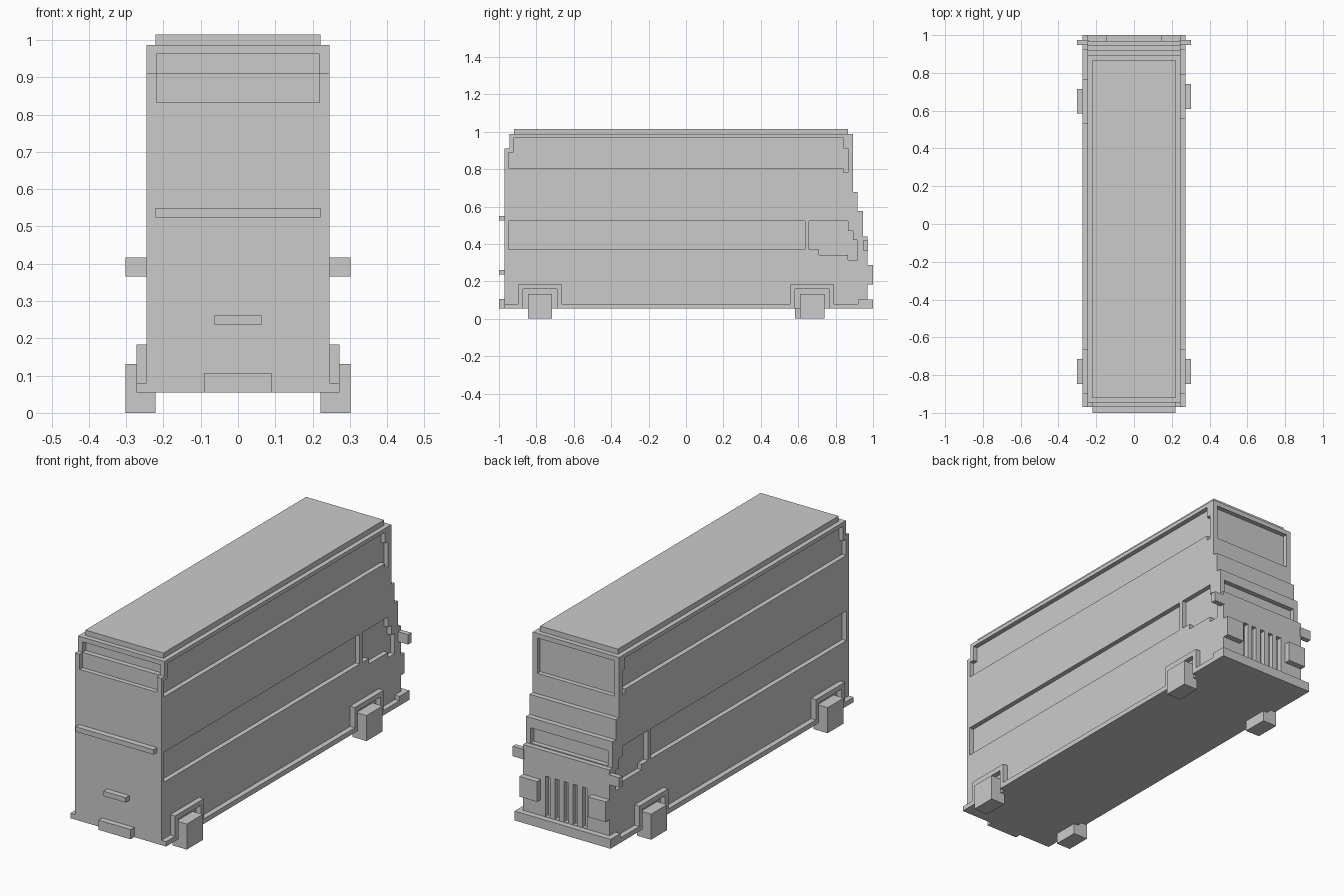
import bpy, bmesh


def prism(name, profile, x0, x1):
    """Extrude a (y, z) profile from x0 to x1."""
    bm = bmesh.new()
    face = bm.faces.new([bm.verts.new((x0, y, z)) for y, z in profile])
    ext = bmesh.ops.extrude_face_region(bm, geom=[face])
    moved = [v for v in ext["geom"] if isinstance(v, bmesh.types.BMVert)]
    bmesh.ops.translate(bm, verts=moved, vec=(x1 - x0, 0, 0))
    bmesh.ops.recalc_face_normals(bm, faces=bm.faces)
    mesh = bpy.data.meshes.new(name)
    bm.to_mesh(mesh)
    bm.free()
    obj = bpy.data.objects.new(name, mesh)
    bpy.context.collection.objects.link(obj)
    return obj


def box(name, x0, x1, y0, y1, z0, z1):
    return prism(name, [(y0, z0), (y1, z0), (y1, z1), (y0, z1)], x0, x1)


def cut(target, cutter):
    """Subtract a cutter from the target and remove it."""
    cutter.hide_render = True
    mod = target.modifiers.new("cut", 'BOOLEAN')
    mod.operation = 'DIFFERENCE'
    mod.solver = 'EXACT'
    mod.object = cutter
    bpy.context.view_layer.objects.active = target
    bpy.ops.object.modifier_apply(modifier=mod.name)
    bpy.data.objects.remove(cutter)


# Main shell with stepped nose and tail
body = prism("body", [
    (-0.97, 0.055), (0.97, 0.055), (0.97, 0.44), (0.945, 0.44),
    (0.945, 0.575), (0.918, 0.575), (0.918, 0.678), (0.892, 0.678),
    (0.892, 0.987), (-0.945, 0.987), (-0.945, 0.91), (-0.97, 0.91)],
    -0.245, 0.245)

# Side window outlines: upper deck, lower deck, driver window
upper = [(-0.948, 0.807), (0.842, 0.807), (0.842, 0.782), (0.866, 0.782),
         (0.866, 0.91), (0.842, 0.91), (0.842, 0.967), (-0.922, 0.967),
         (-0.922, 0.89), (-0.948, 0.89)]
lower = [(-0.95, 0.37), (0.635, 0.37), (0.635, 0.523), (-0.95, 0.523)]
driver = [(0.658, 0.37), (0.71, 0.37), (0.71, 0.342), (0.866, 0.342),
          (0.866, 0.315), (0.918, 0.315), (0.918, 0.42), (0.893, 0.42),
          (0.893, 0.47), (0.866, 0.47), (0.866, 0.523), (0.658, 0.523)]
for side in (-1, 1):
    for shape in (upper, lower, driver):
        cut(body, prism("window_cutter", shape, side * 0.221, side * 0.3))

# Tail window following the step, nose windows and grille slots
cut(body, prism("tail_window_cutter", [
    (-1.1, 0.832), (-0.946, 0.832), (-0.946, 0.91), (-0.92, 0.91),
    (-0.92, 0.963), (-1.1, 0.963)], -0.219, 0.219))
cut(body, box("nose_window_cutter", -0.219, 0.219, 0.868, 1.1, 0.782, 0.963))
cut(body, box("windscreen_cutter", -0.219, 0.219, 0.92, 1.1, 0.445, 0.523))
for i in range(-2, 3):
    x = i * 0.052
    cut(body, box("slot_cutter", x - 0.013, x + 0.013, 0.945, 1.1, 0.105, 0.312))

# Roof cap
box("roof", -0.221, 0.221, -0.92, 0.867, 0.98, 1.014)

# Tail trim, number plate panel and step
box("tail_strip", -0.221, 0.221, -1.0, -0.96, 0.524, 0.549)
box("tail_panel", -0.063, 0.063, -1.0, -0.96, 0.236, 0.261)
box("tail_bumper", -0.091, 0.091, -1.0, -0.96, 0.055, 0.105)

# Nose bumper
box("nose_bumper", -0.272, 0.272, 0.92, 1.0, 0.055, 0.103)

# Skirts with wheel arches, wheels, headlights and mirrors
for side, tag, shift in ((-1, "left", -0.026), (1, "right", 0.0)):
    wheels = (-0.781, 0.675 + shift)
    skirt = [(-0.97, 0.055), (-0.97, 0.08)]
    bottom = [(0.92, 0.055)]
    for c in wheels:
        skirt += [(c - 0.117, 0.08), (c - 0.117, 0.184),
                  (c + 0.117, 0.184), (c + 0.117, 0.08)]
    for c in reversed(wheels):
        bottom += [(c + 0.091, 0.055), (c + 0.091, 0.158),
                   (c - 0.091, 0.158), (c - 0.091, 0.055)]
    prism("skirt_" + tag, skirt + [(0.92, 0.08)] + bottom,
          side * 0.235, side * 0.272)
    for c, end in zip(wheels, ("rear", "front")):
        box(f"wheel_{end}_{tag}", side * 0.221, side * 0.302,
            c - 0.065, c + 0.065, 0.0, 0.131)
    box("headlight_" + tag, side * 0.145, side * 0.245, 0.96, 1.0, 0.184, 0.288)
    box("mirror_" + tag, side * 0.24, side * 0.302, 0.947, 0.973, 0.366, 0.417)
